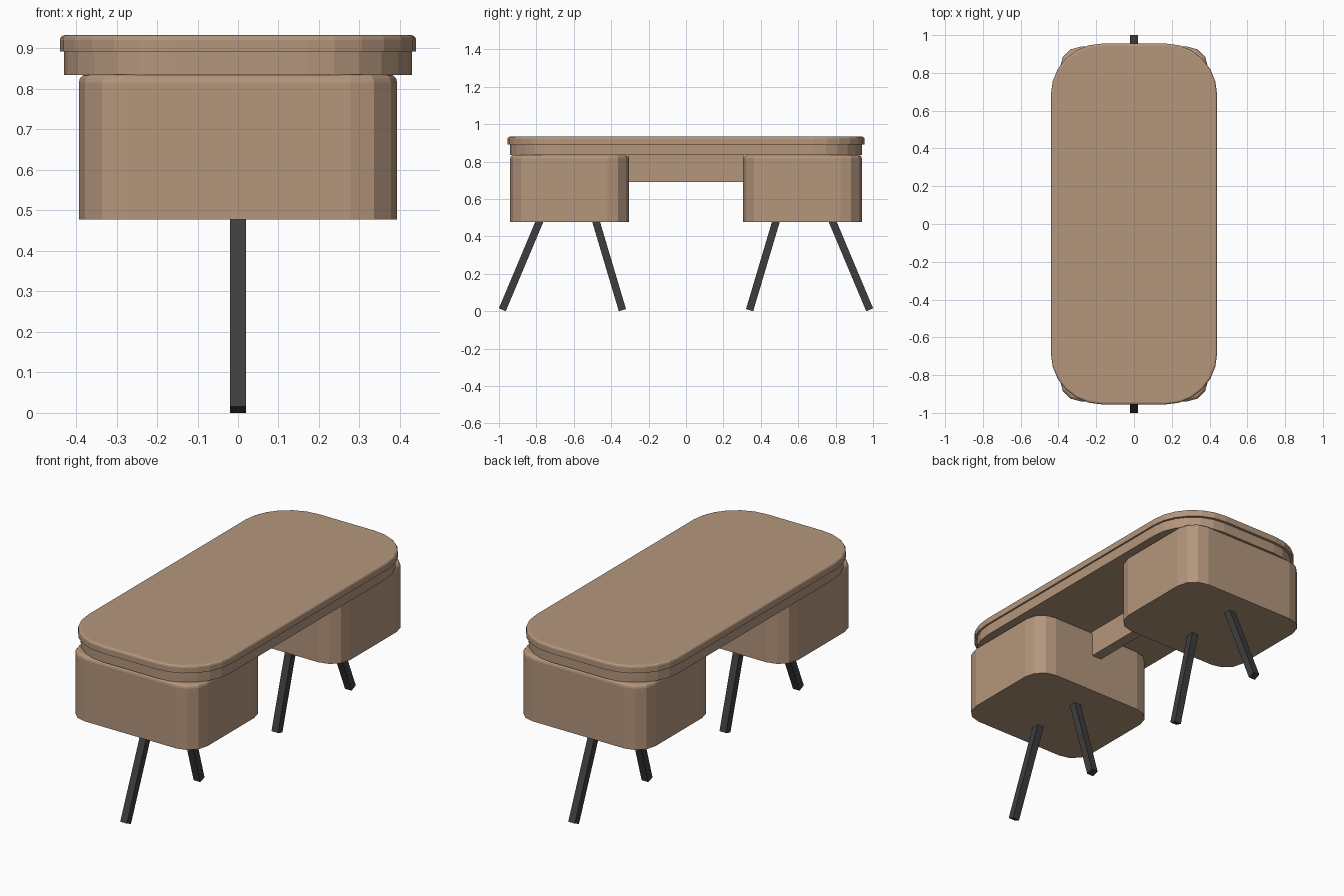
import bpy, bmesh, math
from mathutils import Vector

if "Cube" in bpy.data.objects:
    bpy.data.objects.remove(bpy.data.objects["Cube"])


def material(name, rgb):
    m = bpy.data.materials.new(name)
    m.diffuse_color = (*rgb, 1)
    m.use_nodes = True
    m.node_tree.nodes["Principled BSDF"].inputs["Base Color"].default_value = m.diffuse_color
    return m


WOOD = material("warm wood", (0.456, 0.305, 0.202))
METAL = material("dark metal", (0.048, 0.048, 0.048))


def add_object(name, bm, mat):
    bmesh.ops.recalc_face_normals(bm, faces=bm.faces)
    mesh = bpy.data.meshes.new(name)
    bm.to_mesh(mesh)
    bm.free()
    mesh.materials.append(mat)
    obj = bpy.data.objects.new(name, mesh)
    bpy.context.collection.objects.link(obj)
    return obj


def box(name, x, y, z, mat, radius=0, segments=1, soft=0):
    """Box from ranges, with rounded upright corners and a softened top rim."""
    bm = bmesh.new()
    bmesh.ops.create_cube(bm, size=1)
    for v in bm.verts:
        v.co = Vector([lo + (c + 0.5) * (hi - lo)
                       for c, (lo, hi) in zip(v.co, (x, y, z))])
    if radius:
        upright = [e for e in bm.edges
                   if abs(e.verts[0].co.z - e.verts[1].co.z) > 1e-4]
        bmesh.ops.bevel(bm, geom=upright, offset=radius, segments=segments,
                        profile=0.5, affect='EDGES')
    if soft:
        rim = [e for e in bm.edges if all(v.co.z > z[1] - 1e-4 for v in e.verts)]
        bmesh.ops.bevel(bm, geom=rim, offset=soft, segments=3,
                        profile=0.5, affect='EDGES')
    return add_object(name, bm, mat)


def leg(name, foot, top, width=0.04):
    """Square bar running from foot to top, with ends cut square."""
    foot, top = Vector(foot), Vector(top)
    axis = top - foot
    bm = bmesh.new()
    bmesh.ops.create_cube(bm, size=1)
    for v in bm.verts:
        v.co = Vector((v.co.x * width, v.co.y * width, v.co.z * axis.length))
    obj = add_object(name, bm, METAL)
    obj.location = (foot + top) / 2
    obj.rotation_euler = (-math.atan2(axis.y, axis.z), 0, 0)
    return obj


# Layered top
box("table_top", (-0.44, 0.44), (-0.955, 0.955), (0.892, 0.933), WOOD, 0.27, 6, 0.012)
box("top_frame", (-0.43, 0.43), (-0.94, 0.94), (0.835, 0.892), WOOD, 0.26, 6)

# Thin panel joining the two cabinets
box("center_panel", (-0.03, 0.03), (-0.31, 0.31), (0.69, 0.835), WOOD)

# Cabinet with a splayed pair of legs at each end
for side, s in (("front", -1), ("back", 1)):
    y = sorted((s * 0.305, s * 0.94))
    box(side + "_cabinet", (-0.393, 0.393), y, (0.478, 0.836), WOOD, 0.115, 3, 0.02)
    leg(side + "_outer_leg", (0, s * 0.982, 0.008), (0, s * 0.775, 0.50))
    leg(side + "_inner_leg", (0, s * 0.34, 0.006), (0, s * 0.487, 0.50))
